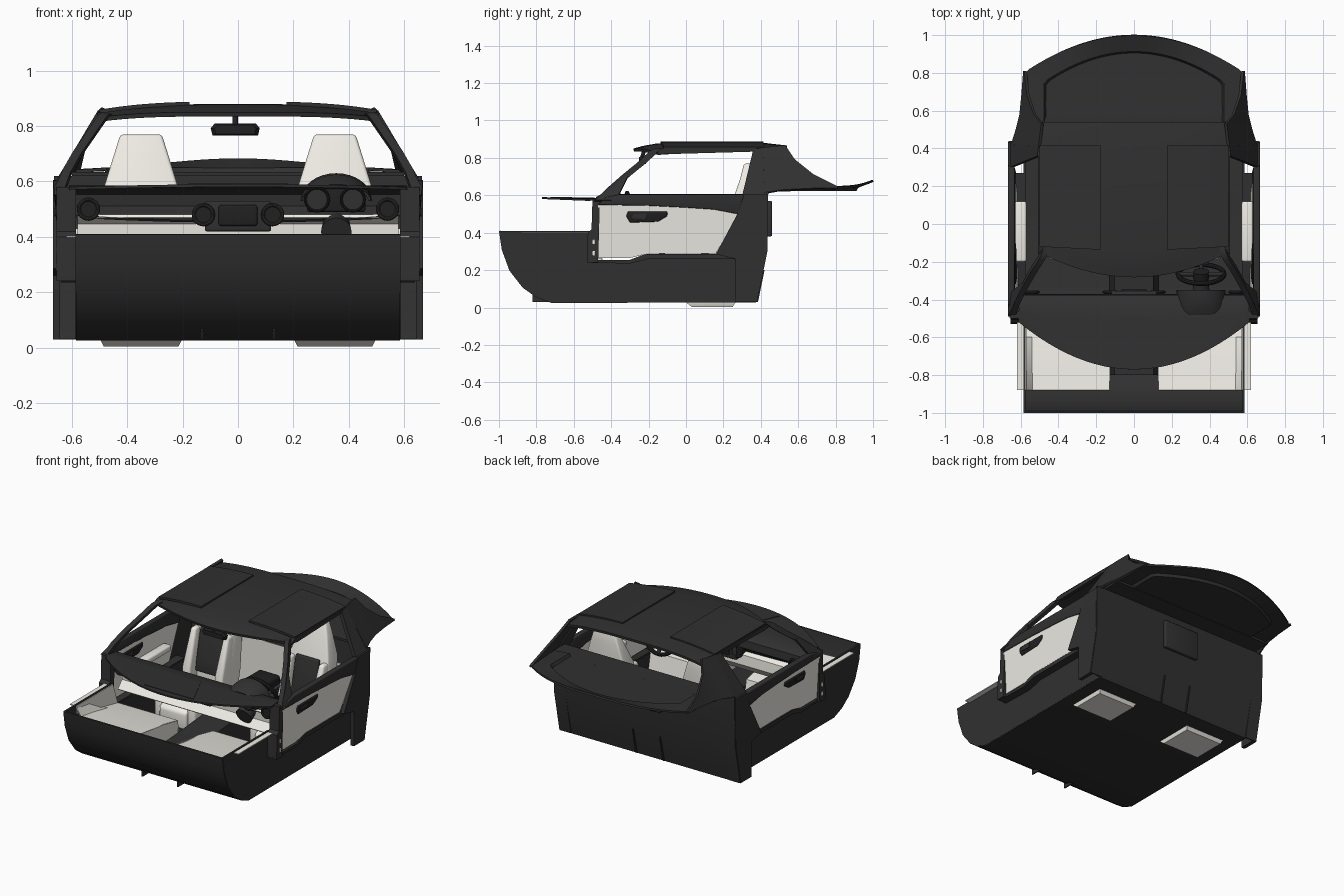
import bpy, bmesh, math
from mathutils import Matrix, Vector

if "Cube" in bpy.data.objects:
    bpy.data.objects.remove(bpy.data.objects["Cube"])

def material(name, r, g, b):
    m = bpy.data.materials.new(name)
    m.diffuse_color = (r, g, b, 1)
    m.use_nodes = True
    m.node_tree.nodes["Principled BSDF"].inputs["Base Color"].default_value = m.diffuse_color
    return m

DARK = material("dark_trim", .03, .03, .03)
BLACK = material("black_trim", .015, .015, .015)
PALE = material("pale_leather", .86, .84, .78)

def finish(name, bm, mat, mirror=False, thick=0, bevel=0, angle=35):
    bmesh.ops.recalc_face_normals(bm, faces=bm.faces)
    me = bpy.data.meshes.new(name)
    bm.to_mesh(me)
    bm.free()
    ob = bpy.data.objects.new(name, me)
    bpy.context.collection.objects.link(ob)
    me.materials.append(mat)
    if thick:
        m = ob.modifiers.new("thickness", 'SOLIDIFY')
        m.thickness, m.offset = thick, 0
    if bevel:
        m = ob.modifiers.new("bevel", 'BEVEL')
        m.width, m.segments, m.limit_method = bevel, 3, 'ANGLE'
    if mirror:
        ob.modifiers.new("mirror", 'MIRROR').use_mirror_merge = False
    bpy.ops.object.select_all(action='DESELECT')
    ob.select_set(True)
    bpy.context.view_layer.objects.active = ob
    bpy.ops.object.convert(target='MESH')  # so the thickened rims get sharp edges
    bpy.ops.object.shade_smooth_by_angle(angle=math.radians(angle))
    return ob

def sheet(name, rows, mat, thick=.01, closed=False, caps=False, **kw):
    """Grid of quads through rows of points."""
    bm = bmesh.new()
    vs = [[bm.verts.new(p) for p in r] for r in rows]
    n = len(rows[0])
    for a, b in zip(vs, vs[1:]):
        for i in range(n if closed else n - 1):
            j = (i + 1) % n
            bm.faces.new((a[i], a[j], b[j], b[i]))
    if caps:
        bm.faces.new(vs[0])
        bm.faces.new(vs[-1])
    return finish(name, bm, mat, thick=thick, **kw)

def panel(name, yz, mat, xa, xb=None, za=0, zb=1, thick=.02, mirror=True, **kw):
    """Side panel from a y,z outline, leaning from x=xa at za to xb at zb."""
    xb = xa if xb is None else xb
    bm = bmesh.new()
    bm.faces.new([bm.verts.new((xa + (xb - xa) * (z - za) / (zb - za), y, z)) for y, z in yz])
    return finish(name, bm, mat, thick=thick, mirror=mirror, **kw)

def box(name, x0, x1, y0, y1, z0, z1, mat, bevel=.008, **kw):
    bm = bmesh.new()
    bmesh.ops.create_cube(bm, size=1, matrix=Matrix.Translation(((x0+x1)/2, (y0+y1)/2, (z0+z1)/2))
                          @ Matrix.Diagonal((x1-x0, y1-y0, z1-z0, 1)))
    return finish(name, bm, mat, bevel=bevel, **kw)

def rod(name, a, b, r, mat, r2=None, **kw):
    a, b = Vector(a), Vector(b)
    d = b - a
    bm = bmesh.new()
    bmesh.ops.create_cone(bm, cap_ends=True, segments=24, radius1=r, radius2=r if r2 is None else r2, depth=d.length,
                          matrix=Matrix.Translation((a+b)/2) @ d.to_track_quat('Z', 'Y').to_matrix().to_4x4())
    return finish(name, bm, mat, **kw)

def ring(name, c, axis, R, r, mat, **kw):
    M = Matrix.Translation(c) @ Vector(axis).to_track_quat('Z', 'Y').to_matrix().to_4x4()
    rows = []
    for i in range(33):
        a = i * math.tau / 32
        rows.append([M @ Vector(((R + r*math.cos(b)) * math.cos(a), (R + r*math.cos(b)) * math.sin(a), r*math.sin(b)))
                     for b in (k * math.tau / 10 for k in range(10))])
    return sheet(name, rows, mat, thick=0, closed=True, **kw)

def span(a, b, n):
    return [a + (b - a) * i / n for i in range(n + 1)]

# Tub: curved nose, floor, rear bulkhead and side walls
nose = [(-.995, .41), (-.98, .31), (-.94, .2), (-.87, .11), (-.8, .06), (-.72, .03)]
rear = [(.37, .03), (.43, .3), (.435, .62)]
sheet("tub_floor", [[(x, y, z) for y, z in nose + rear] for x in (-.585, .585)], DARK)
panel("tub_side", nose + rear[:2] + [(.27, .28), (-.22, .28), (-.3, .25), (-.51, .25), (-.51, .41)], DARK, .58, thick=.012)
panel("sill_cover", [(-.53, .24), (-.53, .255), (-.3, .255), (-.22, .285), (.27, .285), (.27, .26), (-.2, .26), (-.3, .235)], DARK, .61, thick=.06)
panel("tunnel_fin", [(-.82, .03), (-.82, .13), (-.6, .13), (-.6, .03)], DARK, .13, thick=.008)
panel("rear_tunnel_fin", [(.36, .03), (.36, .22), (.42, .2), (.385, .03)], DARK, .1, thick=.008)
box("rear_plate", -.13, .13, .43, .46, .38, .57, DARK)

# Pale footwell carpets and linings
sheet("carpet", [[(x, -.88, z), (x, -.75, z - .02), (x, -.6, .29), (x, -.45, .26), (x, -.41, .05)]
                 for x, z in ((.13, .32), (.54, .34), (.575, .395))], PALE, .006, mirror=True)
panel("carpet_tunnel_side", [(-.83, .32), (-.6, .29), (-.45, .26), (-.45, .06), (-.8, .08)], PALE, .13, thick=.006)
panel("side_lining", [(-.88, .35), (-.6, .29), (-.45, .26), (-.5, .405), (-.88, .405)], PALE, .57, thick=.004)
box("lining_lip", .57, .62, -.88, -.5, .398, .404, PALE, 0, mirror=True)
box("rear_lining", -.57, .57, .36, .364, .05, .5, PALE, 0)

# Centre tunnel, console and shifter
sheet("centre_tunnel", [[(-.125, y, .05), (-.1, y, z), (.1, y, z), (.125, y, .05)]
                        for y, z in ((-.8, .19), (-.6, .19), (-.45, .2), (-.1, .23), (.36, .27))], DARK)
box("console_armrest", -.08, .08, .08, .34, .25, .32, BLACK, .02)
rod("shifter_boot", (0, -.14, .22), (0, -.13, .28), .045, BLACK, .012)
rod("shifter_knob", (0, -.13, .27), (0, -.12, .37), .014, BLACK, .02)

# Dashboard shell with pale lower half
rows = []
for x in span(-.61, .61, 24):
    e = (x / .61) ** 2
    rows.append([(x, -.77 + .25*e, .585 - .01*e), (x, -.5 + .03*e, .58), (x, -.41, .572),
                 (x, -.38, .555), (x, -.375, .51), (x, -.43, .455 + .02*e)])
sheet("dashboard", rows, DARK)
sheet("lower_dash", [[(x, -.43, .475), (x, -.39, .45), (x, -.385, .39), (x, -.43, .34)] for x in (-.58, .58)], PALE, .012)
sheet("dash_centre_pad", [[(-.18, -.725, .59), (.18, -.725, .59)], [(-.07, -.49, .585), (.07, -.49, .585)]], DARK, .004)
box("centre_stack", -.12, .12, -.46, -.355, .42, .53, DARK)
box("centre_screen", -.07, .07, -.475, -.347, .44, .515, BLACK)
for x, z in ((.125, .48), (.54, .5)):
    rod("air_vent", (x, -.47, z), (x, -.36, z), .032, BLACK, mirror=True)
    for y in (-.47, -.36):
        ring("vent_ring", (x, y, z), (0, 1, 0), .035, .007, DARK, mirror=True)
arc = [math.pi * i / 16 for i in range(17)]
sheet("gauge_hood", [[(.355 + w*math.cos(a), y, .53 + h*math.sin(a)) for a in arc]
                     for y, w, h in ((-.48, .12, .055), (-.42, .12, .09), (-.35, .125, .095))], DARK)
box("gauge_cluster", .25, .46, -.47, -.385, .49, .575, BLACK)
for x in (.285, .415):
    rod("gauge", (x, -.49, .535), (x, -.375, .535), .04, DARK)
    for y in (-.49, -.375):
        ring("gauge_rim", (x, y, .535), (0, 1, 0), .042, .005, BLACK)

# Steering wheel and column
hub, ax = Vector((.355, -.265, .5)), Vector((0, 1, .45)).normalized()
up = Vector((0, -ax.z, ax.y))
ring("steering_wheel", hub, ax, .122, .013, BLACK)
rod("wheel_hub", hub - ax*.025, hub + ax*.015, .042, BLACK)
for d in (Vector((1, 0, .1)), Vector((-1, 0, .1)), -up):
    rod("wheel_spoke", hub, hub + d*.12, .012, DARK)
rod("steering_column", hub - ax*.2, hub, .055, DARK, .035)

# Seats
def slab(c, w, y, d, z):
    return [(c - w, y - d, z), (c + w, y - d, z), (c + w, y + d, z), (c - w, y + d, z)]
sheet("seat_back", [slab(.35, *s) for s in ((.14, .24, .05, .1), (.15, .26, .06, .3), (.14, .3, .055, .56),
      (.1, .325, .035, .69), (.075, .335, .025, .77))], PALE, 0, True, True, mirror=True, bevel=.012)
sheet("seat_back_insert", [[(.35 - w, y, z), (.35 + w, y, z)] for w, y, z in
      ((.09, .19, .27), (.09, .2, .34), (.085, .238, .55))], DARK, .03, mirror=True, bevel=.008)
for s in (-1, 1):
    sheet("seat_bolster", [slab(.35 + s*.12, *r) for r in ((.03, .17, .05, .13), (.03, .18, .06, .3),
          (.02, .24, .04, .54))], PALE, 0, True, True, mirror=True, bevel=.015)
    sheet("cushion_bolster", [[(.35 + s*.12 + dx, y, z) for dx, z in ((-.03, .06), (.03, .06), (.03, t), (-.03, t))]
          for y, t in ((-.17, .2), (-.1, .235), (.2, .19))], PALE, 0, True, True, mirror=True, bevel=.015)
sheet("seat_cushion", [[(.35 + dx, y, z) for dx, z in ((-.1, .06), (.1, .06), (.1, t), (-.1, t))]
      for y, t in ((-.19, .17), (-.14, .205), (.2, .155))], PALE, 0, True, True, mirror=True, bevel=.015)
sheet("seat_pan", [slab(.35, *s) for s in ((.135, .14, .11, .004), (.15, .13, .14, .035), (.15, .1, .2, .07))],
      PALE, 0, True, True, mirror=True)

# Doors
lean = dict(xa=.625, xb=.65, za=.27, zb=.6)
band = [(.28, .5), (.15, .525), (0, .535), (-.2, .545), (-.47, .55)]
panel("door_panel", [(-.47, .265), (-.3, .265), (-.2, .29), (.16, .29)] + band, PALE, thick=.02, **lean)
panel("door_top", band + [(-.43, .59), (-.36, .605), (.31, .605)], DARK, thick=.035, bevel=.006, **lean)
panel("door_pull", [(-.32, .49), (-.31, .515), (-.1, .515), (-.1, .49), (-.15, .46), (-.3, .455)], BLACK, thick=.035, bevel=.006, **lean)
panel("door_pull_grip", [(-.29, .48), (-.28, .505), (-.21, .505), (-.22, .475)], DARK, thick=.045, **lean)
box("door_armrest", .57, .63, -.2, .12, .39, .43, PALE, .012, mirror=True)
panel("front_door_post", [(-.53, .24), (-.525, .4), (-.505, .42), (-.5, .58), (-.46, .58), (-.47, .24)], DARK, .62, thick=.07)
for z in (.29, .35):
    box("door_hinge", .63, .658, -.5, -.485, z - .013, z + .013, PALE, .003, mirror=True)

# Quarter panels, pillars and rear sails
panel("quarter_panel", [(.265, .03), (.265, .26), (.16, .285), (.28, .51), (.31, .605), (.435, .605), (.43, .3), (.375, .03)],
      DARK, .655, thick=.025)
sheet("quarter_closing", [[(.58, y, z), (.665, y, z)] for y, z in ((.375, .03), (.43, .3), (.435, .62))], DARK, mirror=True)
up_lean = dict(xa=.655, xb=.495, za=.58, zb=.85)
panel("rear_pillar", [(.3, .59), (.36, .84), (.42, .85), (.435, .59)], DARK, thick=.025, **up_lean)
sheet("front_pillar", [[(x, y, z), (x - .012, y + .045, z - .004), (x - .035, y + .03, z - .012), (x - .03, y - .005, z - .006)]
      for x, y, z in ((.66, -.49, .57), (.635, -.42, .64), (.595, -.34, .71), (.55, -.26, .775), (.505, -.19, .84), (.49, -.16, .852))],
      DARK, 0, True, True, mirror=True)
panel("quarter_light", [(-.49, .57), (-.33, .71), (-.31, .7), (-.36, .6), (-.4, .57)], DARK, .655, .58, .58, .71, thick=.015)
sheet("rear_sail", [[(.645, .42, .61), (.5, .41, .852)], [(.62, .5, .625), (.485, .53, .865)],
                    [(.6, .58, .63), (.525, .58, .79)], [(.59, .68, .635), (.56, .68, .71)],
                    [(.58, .81, .635), (.575, .81, .645)]], DARK, .015, mirror=True)

# Roof with two lift-out panels
def roof_z(x):
    return .872 - .03 * abs(x / .5) ** 3
rows = []
for x in span(-.5, .5, 24):
    e = (x / .5) ** 2
    f = -.28 + .13 * e
    rows.append([(x, y, roof_z(x) + d) for y, d in ((f, -.03 + .012*e), (f + .05, -.016), (f + .13, -.002),
                                                   (.2, 0), (.42, 0), (.54, -.014))])
sheet("roof", rows, DARK, .016)
sheet("roof_panel", [[(x, y, roof_z(x) + .01) for y in (-.12 - .05*(.5 - x), .1, .415)] for x in span(.175, .5, 8)],
      DARK, .014, mirror=True)
panel("roof_rail", [(-.16, .83), (-.13, .85), (.42, .85), (.42, .835), (-.1, .82)], DARK, .495, thick=.025)

# Interior mirror
sheet("mirror", [[(-.01 + w*s, y, .788 + h*t) for s, t in ((-1, -1), (1, -1), (1.08, .2), (.9, 1), (-.9, 1), (-1.08, .2))]
                 for y, w, h in ((-.25, .07, .016), (-.235, .082, .022), (-.215, .08, .022))], BLACK, 0, True, True)
rod("mirror_stem", (-.01, -.24, .79), (-.01, -.22, .85), .01, BLACK)

# Rear deck: arched rim around a recessed shelf
rows = [[], [], [], []]
for a in span(.005, math.pi - .005, 48):
    c, s = math.cos(a), math.sin(a)
    k = .2 * c * c / .342 + 1e-6
    r = min((-s + math.sqrt(s*s + 4*k*.46)) / (2*k), .585 / max(abs(c), 1e-6))
    for row, f, g, z in zip(rows, (1, .82, .8, .8), (1, .82, .8, 0), (.636 + .042*s**3, .645, .628, .628)):
        row.append((f*r*c, .54 + g*r*s, z))
sheet("rear_deck", rows, DARK, .012)
box("deck_front", -.6, .6, .42, .56, .62, .634, DARK, 0)
